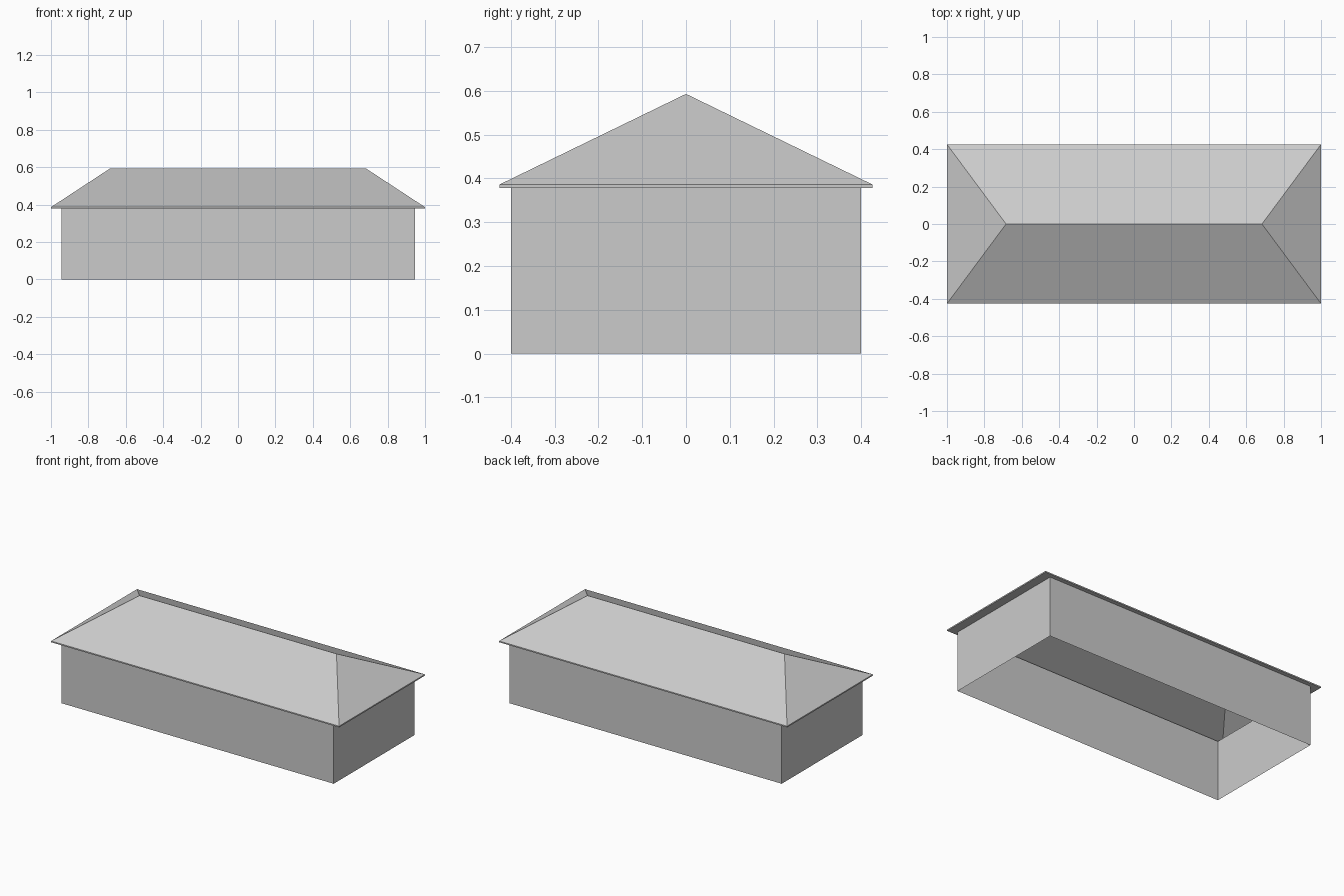
import bpy
import bmesh

cube = bpy.data.objects.get("Cube")
if cube:
    bpy.data.objects.remove(cube, do_unlink=True)

# Main dimensions
WALL_X, WALL_Y = 0.945, 0.40
EAVE_X, EAVE_Y = 1.0, 0.426
SOFFIT_Z, EAVE_Z, RIDGE_Z = 0.378, 0.386, 0.593
RIDGE_X = 0.684

grey = bpy.data.materials.new("plain grey")
grey.use_nodes = True
colour = (0.6, 0.6, 0.6, 1.0)
grey.diffuse_color = colour
grey.node_tree.nodes["Principled BSDF"].inputs["Base Color"].default_value = colour


def ring(bm, x, y, z):
    """Rectangle of four corners, counter-clockwise from front left."""
    return [bm.verts.new((sx * x, sy * y, z))
            for sx, sy in ((-1, -1), (1, -1), (1, 1), (-1, 1))]


def bridge(bm, low, high):
    """Four faces joining two rectangles."""
    for i in range(4):
        j = (i + 1) % 4
        bm.faces.new((low[i], low[j], high[j], high[i]))


def finish(bm, name):
    mesh = bpy.data.meshes.new(name)
    bm.to_mesh(mesh)
    bm.free()
    mesh.materials.append(grey)
    obj = bpy.data.objects.new(name, mesh)
    bpy.context.collection.objects.link(obj)


# Walls: thin shell, open below and above
bm = bmesh.new()
bridge(bm, ring(bm, WALL_X, WALL_Y, 0), ring(bm, WALL_X, WALL_Y, SOFFIT_Z))
finish(bm, "walls")

# Hip roof: soffit, fascia and four slopes, hollow inside
bm = bmesh.new()
inner = ring(bm, WALL_X, WALL_Y, SOFFIT_Z)
edge = ring(bm, EAVE_X, EAVE_Y, SOFFIT_Z)
eave = ring(bm, EAVE_X, EAVE_Y, EAVE_Z)
bridge(bm, inner, edge)
bridge(bm, edge, eave)
left = bm.verts.new((RIDGE_X, 0, RIDGE_Z))
right = bm.verts.new((-RIDGE_X, 0, RIDGE_Z))
bm.faces.new((eave[0], eave[1], left, right))
bm.faces.new((eave[1], eave[2], left))
bm.faces.new((eave[2], eave[3], right, left))
bm.faces.new((eave[3], eave[0], right))
finish(bm, "hip_roof")
